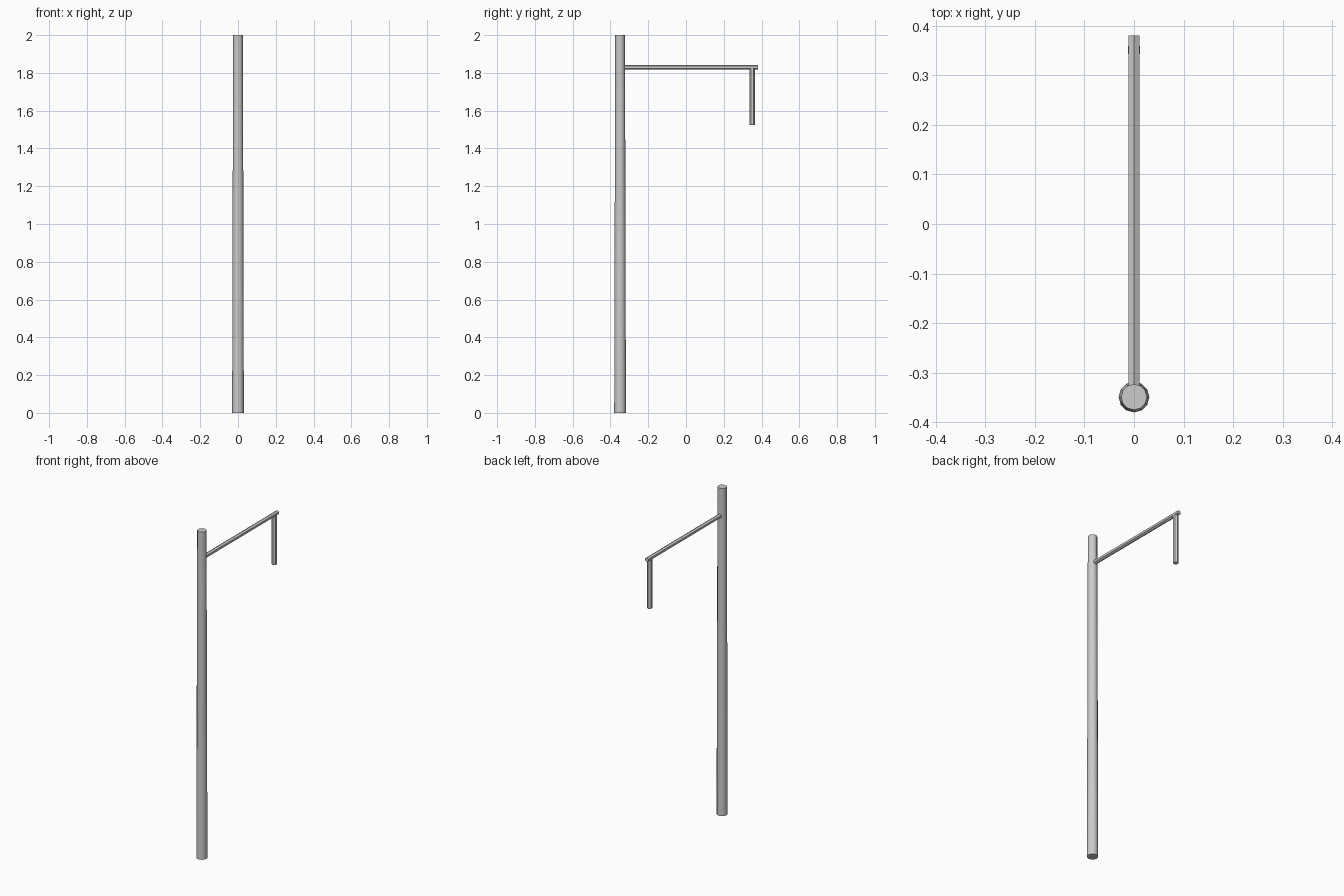
import bpy, math

if "Cube" in bpy.data.objects:
    bpy.data.objects.remove(bpy.data.objects["Cube"])

def rod(name, sides, r1, r2, length, loc, rot=(0, 0, 0)):
    bpy.ops.mesh.primitive_cone_add(vertices=sides, radius1=r1, radius2=r2,
                                    depth=length, location=loc, rotation=rot)
    ob = bpy.context.object
    ob.name = name
    bpy.ops.object.shade_smooth_by_angle(angle=math.radians(35))
    return ob

POLE_Y = -0.349

# Tapered upright pole
rod("pole", 12, 0.031, 0.026, 2.0, (0, POLE_Y, 1.0))

# Horizontal arm, starting inside the pole
arm_start, arm_end = POLE_Y, 0.38
rod("arm", 6, 0.013, 0.013, arm_end - arm_start,
    (0, (arm_start + arm_end) / 2, 1.83), (math.pi / 2, 0, 0))

# Short bar hanging from the arm's end
top, bottom = 1.825, 1.525
rod("hanging_bar", 6, 0.0145, 0.0145, top - bottom,
    (0, 0.351, (top + bottom) / 2))
